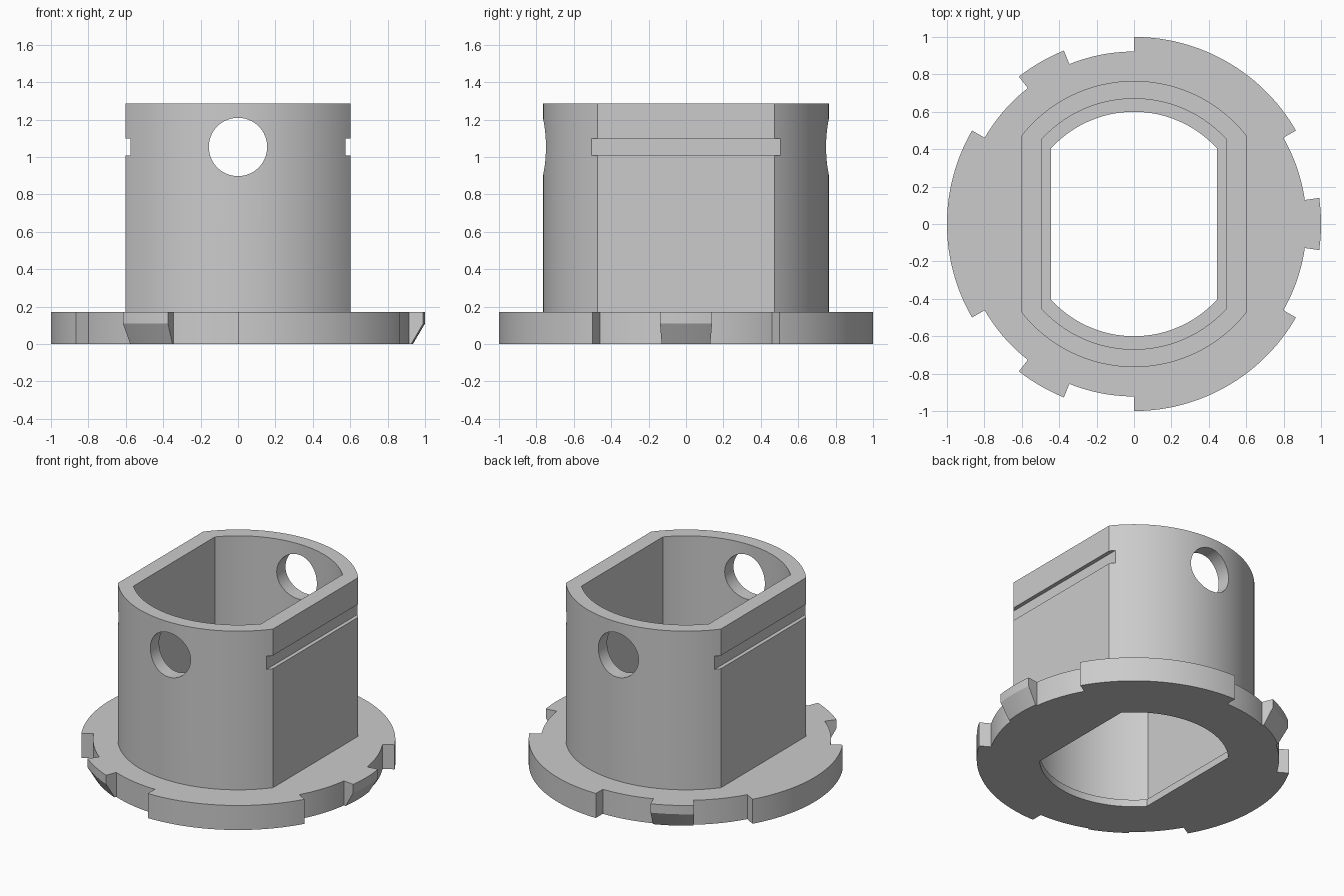
import bpy, bmesh, math
from mathutils import Matrix

if "Cube" in bpy.data.objects:
    bpy.data.objects.remove(bpy.data.objects["Cube"])

grey = bpy.data.materials.new("plain grey")
grey.use_nodes = True
COLOUR = (0.6, 0.6, 0.6, 1)
grey.diffuse_color = COLOUR
grey.node_tree.nodes["Principled BSDF"].inputs["Base Color"].default_value = COLOUR


def make_object(name, bm):
    bmesh.ops.recalc_face_normals(bm, faces=bm.faces)
    mesh = bpy.data.meshes.new(name)
    bm.to_mesh(mesh)
    bm.free()
    mesh.materials.append(grey)
    ob = bpy.data.objects.new(name, mesh)
    bpy.context.collection.objects.link(ob)
    return ob


def loft(name, rings):
    """Closed solid through rings of (x, y) points, each given with its height."""
    bm = bmesh.new()
    loops = [[bm.verts.new((x, y, z)) for x, y in pts] for z, pts in rings]
    for low, high in zip(loops, loops[1:]):
        for i in range(len(low)):
            j = (i + 1) % len(low)
            bm.faces.new((low[i], low[j], high[j], high[i]))
    bm.faces.new(loops[0][::-1])
    bm.faces.new(loops[-1])
    return make_object(name, bm)


def arc(radius, start, end, step=2):
    n = max(2, round(abs(end - start) / step))
    angles = [math.radians(start + (end - start) * i / n) for i in range(n + 1)]
    return [(radius * math.cos(a), radius * math.sin(a)) for a in angles]


def two_flat(radius, half_width):
    """Circle cut by flats at x = +-half_width."""
    a = math.degrees(math.acos(half_width / radius))
    return arc(radius, a, 180 - a) + arc(radius, 180 + a, 360 - a)


def prism(name, radius, half_width, z0, z1):
    pts = two_flat(radius, half_width)
    return loft(name, [(z0, pts), (z1, pts)])


def flange_outline(tab_radius):
    """Three full-radius sectors alternating with recessed sectors holding a tab."""
    pts = []
    for centre in (0, 120, 240):
        pts += arc(0.922, centre - 30, centre - 8)
        pts += arc(tab_radius, centre - 8, centre + 8)
        pts += arc(0.922, centre + 8, centre + 30)
        pts += arc(1.0, centre + 30, centre + 90)
    return pts


def cut(ob, cutters):
    for c in cutters:
        mod = ob.modifiers.new(c.name, "BOOLEAN")
        mod.operation, mod.solver, mod.object = "DIFFERENCE", "EXACT", c
    bpy.context.view_layer.update()
    graph = bpy.context.evaluated_depsgraph_get()
    mesh = bpy.data.meshes.new_from_object(ob.evaluated_get(graph))
    ob.modifiers.clear()
    ob.data = mesh


# Flange with tabs bevelled underneath, and the sleeve standing on it
flange = loft("flange", [(0, flange_outline(0.935)), (0.11, flange_outline(1.0)),
                         (0.172, flange_outline(1.0))])
sleeve = prism("sleeve", 0.765, 0.602, 0.172, 1.285)

# Cutters: bore, narrower bottom opening, cross hole, side grooves
bore = prism("bore_cutter", 0.67, 0.495, 0.05, 1.5)
opening = prism("opening_cutter", 0.6, 0.445, -0.2, 0.1)

bm = bmesh.new()
bmesh.ops.create_cone(bm, cap_ends=True, segments=64, radius1=0.156, radius2=0.156, depth=3,
                      matrix=Matrix.Translation((0, 0, 1.054)) @ Matrix.Rotation(math.pi / 2, 4, "X"))
cross_hole = make_object("cross_hole_cutter", bm)

bm = bmesh.new()
for side in (-1, 1):
    bmesh.ops.create_cube(bm, size=1, matrix=Matrix.Translation((side * 0.675, 0, 1.053))
                          @ Matrix.Diagonal((0.2, 2, 0.092, 1)))
grooves = make_object("groove_cutter", bm)

cut(flange, [opening, bore])
cut(sleeve, [bore, cross_hole, grooves])
for c in (bore, opening, cross_hole, grooves):
    bpy.data.objects.remove(c)

# Smooth curved walls, crisp edges
bpy.ops.object.select_all(action="DESELECT")
for ob in (flange, sleeve):
    ob.select_set(True)
bpy.context.view_layer.objects.active = sleeve
bpy.ops.object.shade_smooth_by_angle(angle=math.radians(20))
